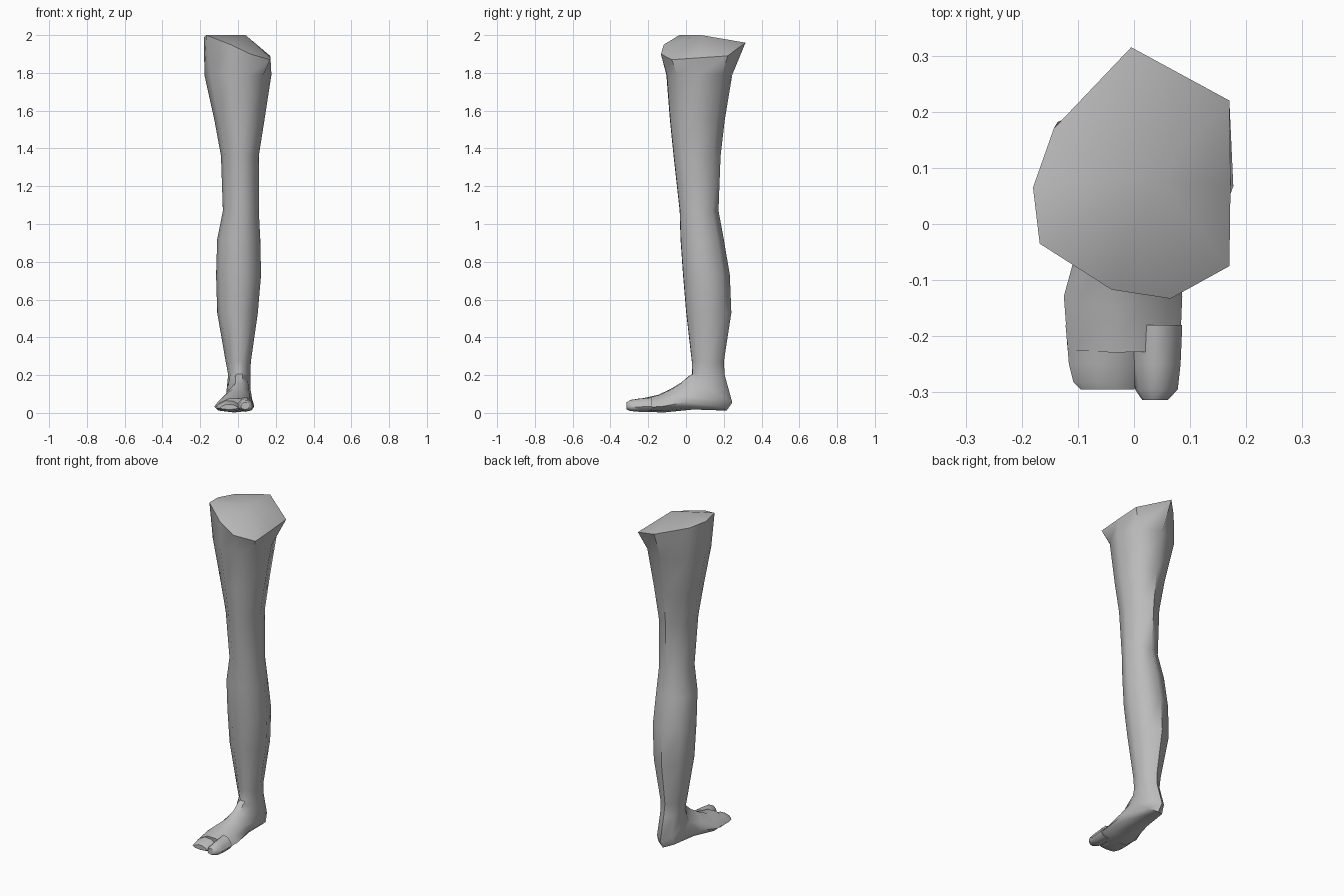
import bpy
import bmesh
from math import sin, cos, radians

default_cube = bpy.data.objects.get("Cube")
if default_cube:
    bpy.data.objects.remove(default_cube, do_unlink=True)

# One plain colour
grey = bpy.data.materials.new("plain grey")
grey.use_nodes = True
colour = (0.5, 0.5, 0.5, 1)
grey.diffuse_color = colour
grey.node_tree.nodes["Principled BSDF"].inputs["Base Color"].default_value = colour

# Corner directions shared by every ring, starting at the back
ANGLES = [radians(a) for a in (90, 45, 0, -40, -72, -105, -145, 180, 140)]


def ring(left, right, front, back, push=1):
    """Tilted oval from a front (y, z) point to a back (y, z) point.
    A push below one moves the corners towards the back point."""
    points = []
    for angle in ANGLES:
        x = (left + right) / 2 + (right - left) / 2 * cos(angle)
        t = ((1 + sin(angle)) / 2) ** push
        y, z = (f + (b - f) * t for f, b in zip(front, back))
        points.append((x, y, z))
    return points


def loft(name, rings, start_peak=None):
    """Skin a row of rings; the start closes on a peak, the end with a flat face."""
    bm = bmesh.new()
    rows = [[bm.verts.new(p) for p in points] for points in rings]
    count = len(ANGLES)
    for upper, lower in zip(rows, rows[1:]):
        for i in range(count):
            j = (i + 1) % count
            bm.faces.new((upper[i], upper[j], lower[j], lower[i]))
    if start_peak:
        peak = bm.verts.new(start_peak)
        for i in range(count):
            bm.faces.new((peak, rows[0][i], rows[0][(i + 1) % count]))
    else:
        bm.faces.new(rows[0])
    bm.faces.new(rows[-1])
    bmesh.ops.recalc_face_normals(bm, faces=bm.faces)

    mesh = bpy.data.meshes.new(name)
    bm.to_mesh(mesh)
    bm.free()
    mesh.materials.append(grey)
    part = bpy.data.objects.new(name, mesh)
    bpy.context.collection.objects.link(part)
    bpy.ops.object.select_all(action="DESELECT")
    part.select_set(True)
    bpy.context.view_layer.objects.active = part
    bpy.ops.object.shade_smooth_by_angle(angle=radians(50))
    return part


# Slanted rim where the thigh is cut off
thigh_rim = [
    (-.005, .315, 1.96), (.17, .22, 1.89), (.172, .07, 1.88),
    (.17, -.075, 1.87), (.065, -.133, 1.9), (-.04, -.117, 1.95),
    (-.168, -.035, 2), (-.18, .065, 1.99), (-.143, .17, 1.98),
]

# Thigh, knee and calf: height, left, right, front, back
leg_levels = [
    (1.79, -.178, .177, -.11, .245),
    (1.55, -.125, .14, -.09, .205),
    (1.36, -.09, .11, -.07, .183),
    (1.07, -.08, .11, -.037, .172),
    (.92, -.11, .118, -.033, .2),
    (.73, -.116, .122, -.02, .232),
    (.53, -.11, .105, -.003, .24),
    (.27, -.065, .068, .028, .2),
]
leg_rings = [thigh_rim]
for z, left, right, front, back in leg_levels:
    leg_rings.append(ring(left, right, (front, z), (back, z)))

# Ankle, heel, instep and ball of the foot swing forward from the shin
leg_rings += [
    ring(-.052, .065, (.03, .205), (.205, .2)),
    ring(-.06, .066, (.01, .197), (.245, .055)),
    ring(-.065, .075, (-.04, .17), (.215, .012), .7),
    ring(-.09, .08, (-.09, .142), (.04, .018), .55),
    ring(-.125, .086, (-.15, .11), (-.12, .002), .5),
    ring(-.118, .082, (-.23, .088), (-.22, .006), .5),
]
loft("leg_and_foot", leg_rings, start_peak=(.04, .08, 2))

# Big toe and the joined small toes
loft("big_toe", [
    ring(-.01, .086, (-.18, .09), (-.18, .006), .6),
    ring(-.004, .083, (-.25, .082), (-.25, .006), .6),
    ring(.002, .078, (-.295, .074), (-.295, .01), .6),
    ring(.015, .06, (-.314, .06), (-.314, .018), .6),
])
loft("small_toes", [
    ring(-.122, .03, (-.18, .085), (-.18, .006), .5),
    ring(-.116, .02, (-.25, .068), (-.25, .006), .5),
    ring(-.108, .008, (-.282, .058), (-.282, .012), .5),
    ring(-.095, 0, (-.295, .05), (-.295, .018), .5),
])
